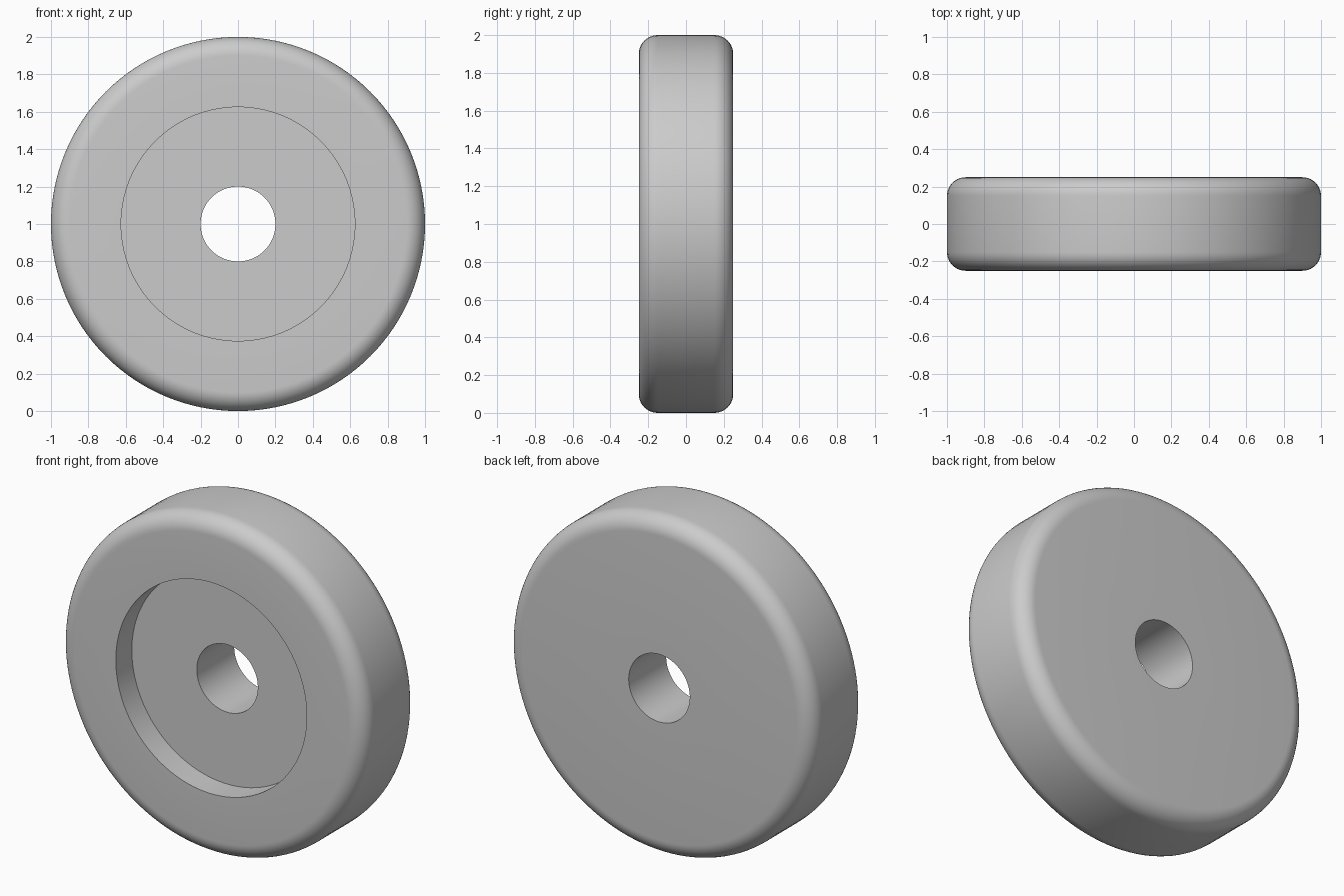
import bpy, bmesh
from math import radians, sin, cos, tau

if "Cube" in bpy.data.objects:
    bpy.data.objects.remove(bpy.data.objects["Cube"])

R, HALF, FILLET = 1.0, 0.25, 0.1      # tyre radius, half width, rounded rim
RECESS, DEPTH, BORE = 0.625, 0.15, 0.2
SEGMENTS, STEPS = 128, 10


def arc(cy, start):
    """Quarter-round rim corner as (radius, y) points."""
    return [(R - FILLET + FILLET * cos(a), cy + FILLET * sin(a))
            for a in (radians(start + 90 * i / STEPS) for i in range(STEPS + 1))]


# Closed cross-section: bore, recess floor, recess wall, rounded rim, back
profile = [(BORE, -HALF + DEPTH), (RECESS, -HALF + DEPTH), (RECESS, -HALF)]
profile += arc(-HALF + FILLET, -90) + arc(HALF - FILLET, 0)
profile += [(BORE, HALF)]

# Revolve the section about the axle (y axis)
bm = bmesh.new()
rings = []
for i in range(SEGMENTS):
    a = tau * i / SEGMENTS
    rings.append([bm.verts.new((r * cos(a), y, r * sin(a))) for r, y in profile])
n = len(profile)
for i in range(SEGMENTS):
    p, q = rings[i], rings[(i + 1) % SEGMENTS]
    for j in range(n):
        k = (j + 1) % n
        bm.faces.new((p[j], p[k], q[k], q[j]))
bmesh.ops.recalc_face_normals(bm, faces=bm.faces)

mesh = bpy.data.meshes.new("wheel")
bm.to_mesh(mesh)
bm.free()
wheel = bpy.data.objects.new("wheel", mesh)
wheel.location.z = R
bpy.context.collection.objects.link(wheel)

# Smooth rim with crisp recess and bore edges
bpy.context.view_layer.objects.active = wheel
wheel.select_set(True)
bpy.ops.object.shade_smooth_by_angle(angle=radians(30))
